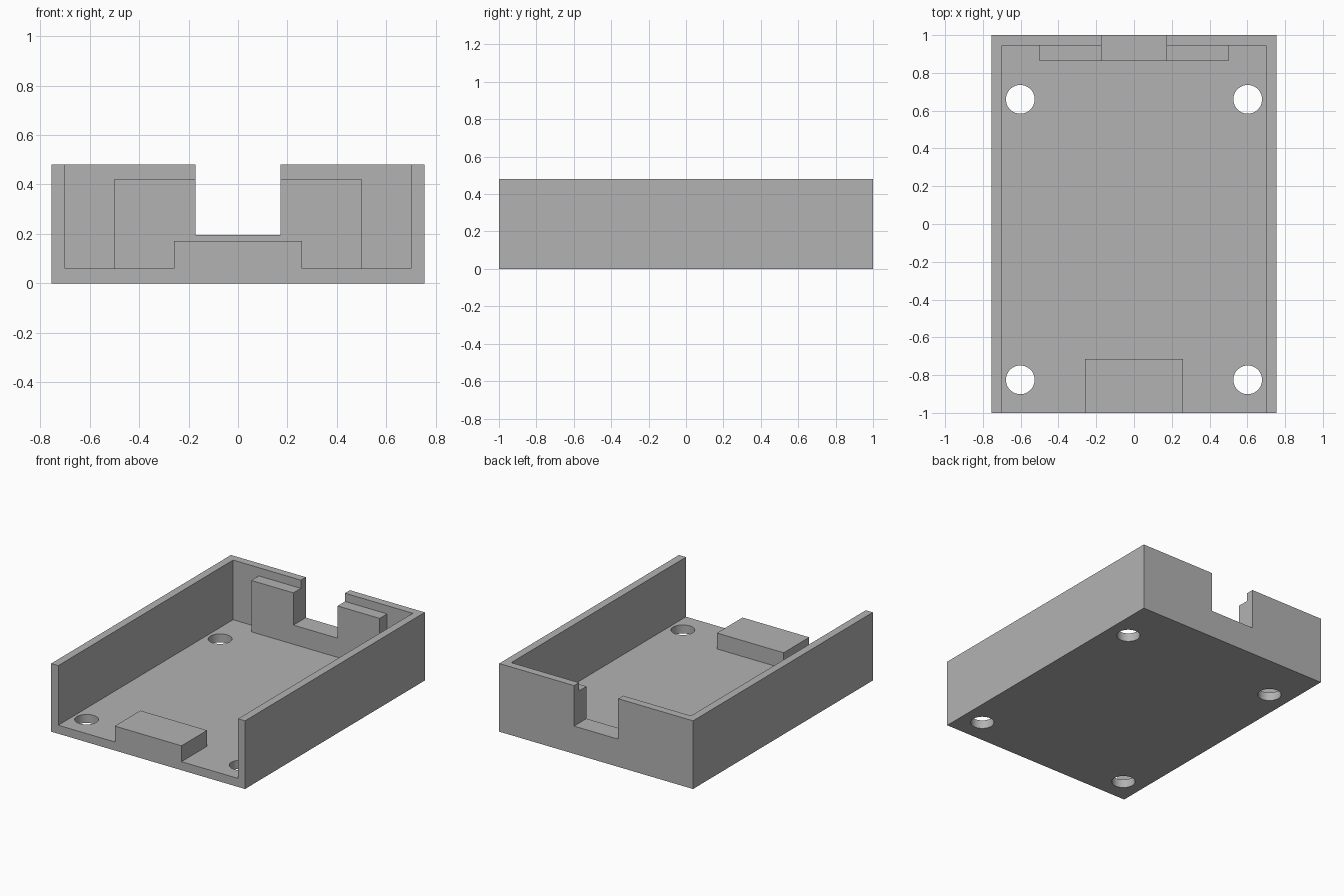
import bpy

cube = bpy.data.objects.get("Cube")
if cube:
    bpy.data.objects.remove(cube, do_unlink=True)

grey = bpy.data.materials.new("plain grey")
grey.use_nodes = True
grey.diffuse_color = (0.45, 0.45, 0.45, 1)
grey.node_tree.nodes["Principled BSDF"].inputs["Base Color"].default_value = grey.diffuse_color

HALF_W, HALF_L, HEIGHT = 0.755, 1.0, 0.48
WALL, FLOOR = 0.055, 0.06
INNER_BACK = HALF_L - WALL


def box(name, half_x, y0, y1, z0, z1):
    """Box centred on x, given by its y and z limits."""
    bpy.ops.mesh.primitive_cube_add(size=1, location=(0, (y0 + y1) / 2, (z0 + z1) / 2))
    ob = bpy.context.object
    ob.name = name
    ob.scale = (2 * half_x, y1 - y0, z1 - z0)
    bpy.ops.object.transform_apply(location=True, rotation=False, scale=True)
    ob.data.materials.append(grey)
    return ob


def combine(body, tool, operation):
    """Apply a boolean to the body and discard the tool."""
    tool.hide_render = True
    bpy.ops.object.select_all(action="DESELECT")
    bpy.context.view_layer.objects.active = body
    body.select_set(True)
    mod = body.modifiers.new(operation.lower(), "BOOLEAN")
    mod.operation = operation
    mod.solver = "EXACT"
    mod.object = tool
    bpy.ops.object.modifier_apply(modifier=mod.name)
    bpy.data.objects.remove(tool, do_unlink=True)


# Tray with two side walls and a back wall, open at the front
tray = box("tray", HALF_W, -HALF_L, HALF_L, 0, HEIGHT)
combine(tray, box("cavity", HALF_W - WALL, -1.2, INNER_BACK, FLOOR, 0.7), "DIFFERENCE")

# Raised block at the front edge and thick pad inside the back wall
combine(tray, box("front_block", 0.26, -HALF_L, -0.715, FLOOR / 2, 0.172), "UNION")
combine(tray, box("back_pad", 0.5, 0.862, HALF_L - WALL / 2, FLOOR / 2, 0.422), "UNION")

# Slot through the back wall and its pad
combine(tray, box("slot", 0.172, 0.8, 1.2, 0.195, 0.7), "DIFFERENCE")

# Four screw holes through the floor
for side in (-1, 1):
    for y in (-0.825, 0.66):
        bpy.ops.mesh.primitive_cylinder_add(vertices=48, radius=0.076, depth=0.3,
                                            location=(side * 0.602, y, 0))
        hole = bpy.context.object
        hole.data.materials.append(grey)
        combine(tray, hole, "DIFFERENCE")

bpy.context.view_layer.objects.active = tray
tray.select_set(True)
bpy.ops.object.shade_smooth_by_angle(angle=0.5)
